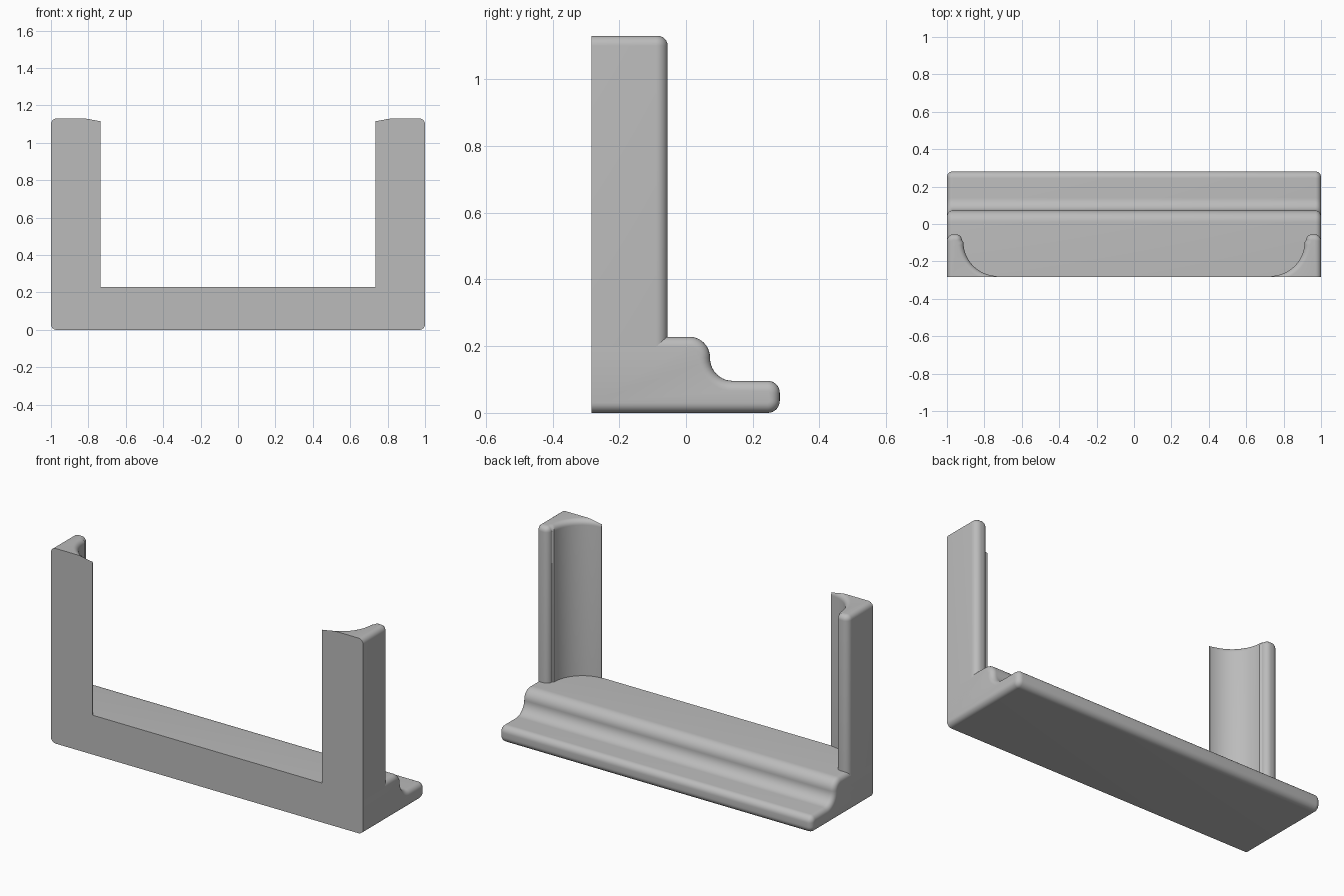
import bpy, bmesh
from math import sin, cos, radians, pi
from mathutils import Vector

if "Cube" in bpy.data.objects:
    bpy.data.objects.remove(bpy.data.objects["Cube"])

FRONT = -0.283    # flat front plane
ROUND = 0.03      # edge rounding radius
INNER = 0.735     # inner edge of the posts

grey = bpy.data.materials.new("plain_grey")
grey.use_nodes = True
grey.diffuse_color = (0.5, 0.5, 0.5, 1)
grey.node_tree.nodes["Principled BSDF"].inputs["Base Color"].default_value = (0.5, 0.5, 0.5, 1)


def arc(cx, cy, r, start, end, n=10):
    """Points on an arc, angles in degrees."""
    angles = [radians(start + (end - start) * i / n) for i in range(n + 1)]
    return [Vector((cx + r * cos(a), cy + r * sin(a))) for a in angles]


def inset(points, d):
    """Mitred inward offset of a counter-clockwise outline."""
    result = []
    for i, p in enumerate(points):
        a = (p - points[i - 1]).normalized()
        b = (points[(i + 1) % len(points)] - p).normalized()
        na, nb = Vector((-a.y, a.x)), Vector((-b.y, b.x))
        result.append(p + (na + nb) * d / (1 + na.dot(nb)))
    return result


def rounded_extrusion(name, outline, levels, place, cuts):
    """Stack inset outlines into a solid, then trim it by planes."""
    bm = bmesh.new()
    rings = [[bm.verts.new(place(p, h)) for p in inset(outline, d)] for d, h in levels]
    for low, high in zip(rings, rings[1:]):
        for i in range(len(low)):
            bm.faces.new((low[i - 1], low[i], high[i], high[i - 1]))
    bm.faces.new(rings[0])
    bm.faces.new(rings[-1])
    for point, normal in cuts:
        cut = bmesh.ops.bisect_plane(bm, geom=bm.verts[:] + bm.edges[:] + bm.faces[:],
                                     plane_co=point, plane_no=normal, clear_outer=True)
        edges = [e for e in cut["geom_cut"] if isinstance(e, bmesh.types.BMEdge)]
        bmesh.ops.holes_fill(bm, edges=edges, sides=0)
    bmesh.ops.recalc_face_normals(bm, faces=bm.faces[:])
    mesh = bpy.data.meshes.new(name)
    bm.to_mesh(mesh)
    bm.free()
    mesh.materials.append(grey)
    obj = bpy.data.objects.new(name, mesh)
    bpy.context.collection.objects.link(obj)
    bpy.ops.object.select_all(action="DESELECT")
    obj.select_set(True)
    bpy.context.view_layer.objects.active = obj
    bpy.ops.object.shade_smooth_by_angle(angle=radians(30))


# quarter-round easing: (inset, distance below the end)
steps = [i * pi / 12 for i in range(7)]
easing = [(ROUND * (1 - cos(a)), ROUND * (1 - sin(a))) for a in steps]
front_cut = ((0, FRONT, 0), (0, -1, 0))

# Stepped base, moulding profile in y and z
base = [Vector((-0.4, 0))]
base += arc(0.245, 0.036, 0.036, -90, 0, 8)
base += arc(0.245, 0.06, 0.036, 0, 90, 8)
base += arc(0.14, 0.164, 0.068, 270, 180)
base += arc(0.01, 0.166, 0.062, 0, 90)
base += [Vector((-0.4, 0.228))]
levels = [(d, -1 + e) for d, e in reversed(easing)] + [(d, 1 - e) for d, e in easing]
rounded_extrusion("stepped_base", base, levels, lambda p, h: (h, p.x, p.y), [front_cut])

# Two corner posts with a concave inner face, plan outline in x and y
post = [Vector((-1, -0.4)), Vector((-0.5, -0.4)), Vector((-0.5, -0.278))]
post += arc(-0.73, -0.096, 0.182, 270, 180, 18)
post += arc(-0.952, -0.087, 0.032, 0, 90, 8)
post += arc(-0.965, -0.09, 0.035, 90, 180, 8)
levels = [(0, 0.1)] + [(d, 1.13 - e) for d, e in easing]
for name, side in (("right_post", 1), ("left_post", -1)):
    rounded_extrusion(name, post, levels, lambda p, h: (side * p.x, p.y, h),
                      [front_cut, ((-side * INNER, 0, 0), (side, 0, 0))])
